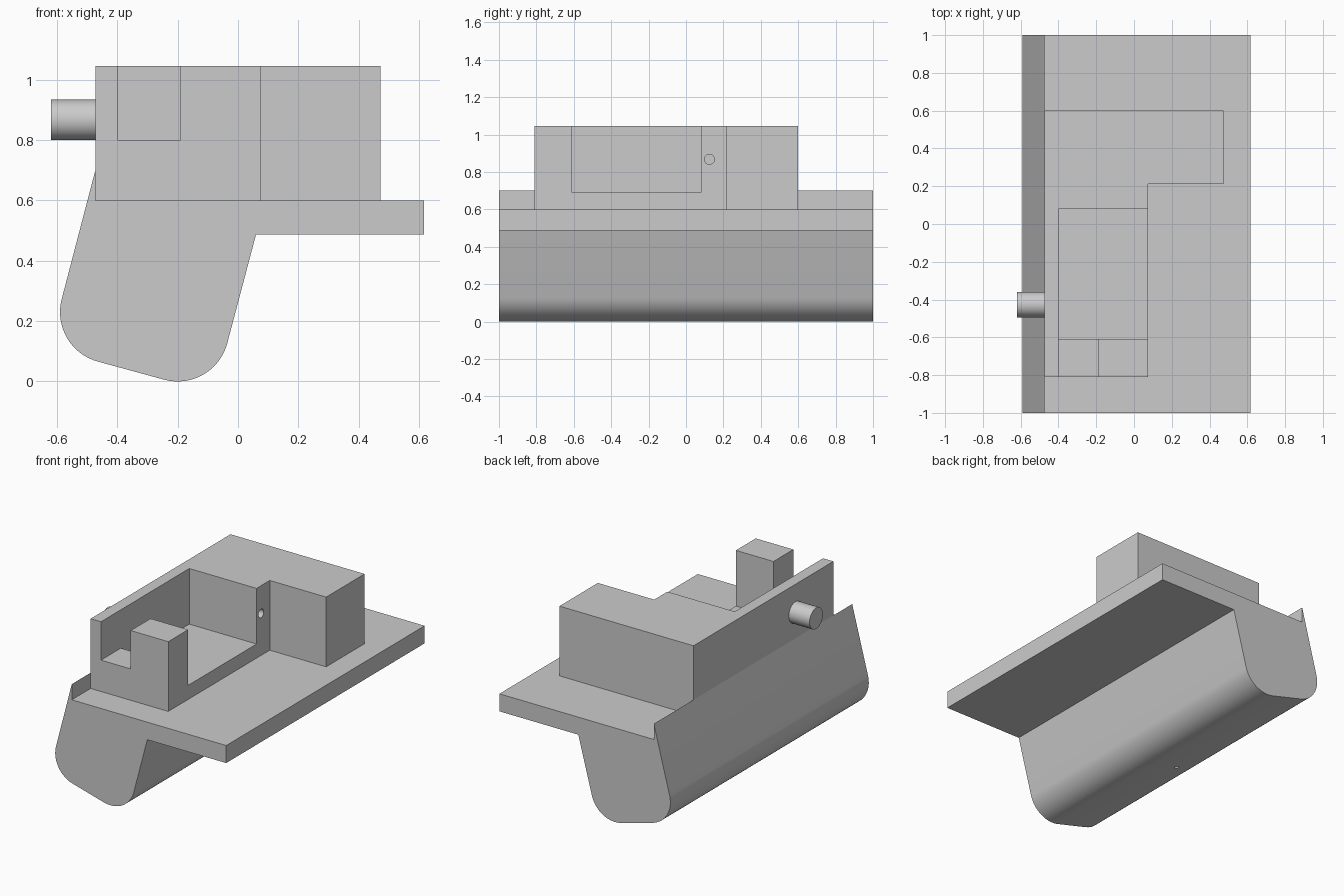
import bpy, bmesh, math
from mathutils import Matrix, Vector

cube = bpy.data.objects.get("Cube")
if cube:
    bpy.data.objects.remove(cube, do_unlink=True)

grey = bpy.data.materials.new("plain grey")
grey.use_nodes = True
grey.diffuse_color = (0.6, 0.6, 0.6, 1)
grey.node_tree.nodes["Principled BSDF"].inputs["Base Color"].default_value = (0.6, 0.6, 0.6, 1)


def finish(name, bm):
    bmesh.ops.recalc_face_normals(bm, faces=bm.faces)
    mesh = bpy.data.meshes.new(name)
    bm.to_mesh(mesh)
    bm.free()
    mesh.materials.append(grey)
    obj = bpy.data.objects.new(name, mesh)
    bpy.context.collection.objects.link(obj)
    return obj


def prism(name, points, direction):
    """Extrude a closed outline of 3D points along a direction."""
    bm = bmesh.new()
    face = bm.faces.new([bm.verts.new(p) for p in points])
    grown = bmesh.ops.extrude_face_region(bm, geom=[face], use_keep_orig=True)
    moved = [v for v in grown["geom"] if isinstance(v, bmesh.types.BMVert)]
    bmesh.ops.translate(bm, verts=moved, vec=direction)
    return finish(name, bm)


def box(name, x0, x1, y0, y1, z0, z1):
    outline = [(x0, y0, z0), (x1, y0, z0), (x1, y1, z0), (x0, y1, z0)]
    return prism(name, outline, (0, 0, z1 - z0))


def rod(name, start, end, radius, sides=48):
    start, end = Vector(start), Vector(end)
    axis = end - start
    turn = axis.to_track_quat('Z', 'Y').to_matrix().to_4x4()
    bm = bmesh.new()
    bmesh.ops.create_cone(bm, cap_ends=True, segments=sides, radius1=radius,
                          radius2=radius, depth=axis.length,
                          matrix=Matrix.Translation((start + end) / 2) @ turn)
    return finish(name, bm)


def activate(obj):
    bpy.ops.object.select_all(action='DESELECT')
    obj.select_set(True)
    bpy.context.view_layer.objects.active = obj


def cut(obj, cutter):
    cutter.hide_render = True
    mod = obj.modifiers.new("cut", 'BOOLEAN')
    mod.operation = 'DIFFERENCE'
    mod.solver = 'EXACT'
    mod.object = cutter
    activate(obj)
    bpy.ops.object.modifier_apply(modifier=mod.name)
    bpy.data.objects.remove(cutter, do_unlink=True)


def smooth(obj):
    activate(obj)
    bpy.ops.object.shade_smooth_by_angle(angle=math.radians(30))


def arc(cx, cz, radius, start, end, steps=16):
    angles = [math.radians(start + (end - start) * i / steps) for i in range(steps + 1)]
    return [(cx + radius * math.cos(a), cz + radius * math.sin(a)) for a in angles]


WALL_X = -0.473
TOP = 1.045

# Base: flat shelf, slanted rounded leg and pointed rear lip in one profile
profile = [(WALL_X, 0.7)]
profile += arc(-0.42, 0.23, 0.17, 165, 255)
profile += arc(-0.2, 0.17, 0.17, 255, 345)
profile += [(0.06, 0.488), (0.617, 0.488), (0.617, 0.6), (WALL_X, 0.6)]
base = prism("base", [(x, -1, z) for x, z in profile], (0, 2, 0))
cut(base, rod("pinhole_cutter", (-0.42, -0.08, -0.05), (-0.38, -0.08, 0.15), 0.015, 16))
smooth(base)

# Housing: L-shaped block with an open pocket, a notch and a small side hole
outline = [(WALL_X, -0.81), (0.075, -0.81), (0.075, 0.213),
           (0.473, 0.213), (0.473, 0.6), (WALL_X, 0.6)]
housing = prism("housing", [(x, y, 0.6) for x, y in outline], (0, 0, TOP - 0.6))
cut(housing, box("pocket_cutter", -0.4, 0.2, -0.61, 0.08, 0.69, 1.2))
cut(housing, box("notch_cutter", -0.4, -0.19, -0.9, -0.5, 0.8, 1.2))
cut(housing, rod("hole_cutter", (-0.2, 0.125, 0.868), (0.15, 0.125, 0.868), 0.027, 24))
smooth(housing)

# Round peg on the outer wall
peg = rod("peg", (-0.62, -0.427, 0.867), (WALL_X, -0.427, 0.867), 0.067)
smooth(peg)
